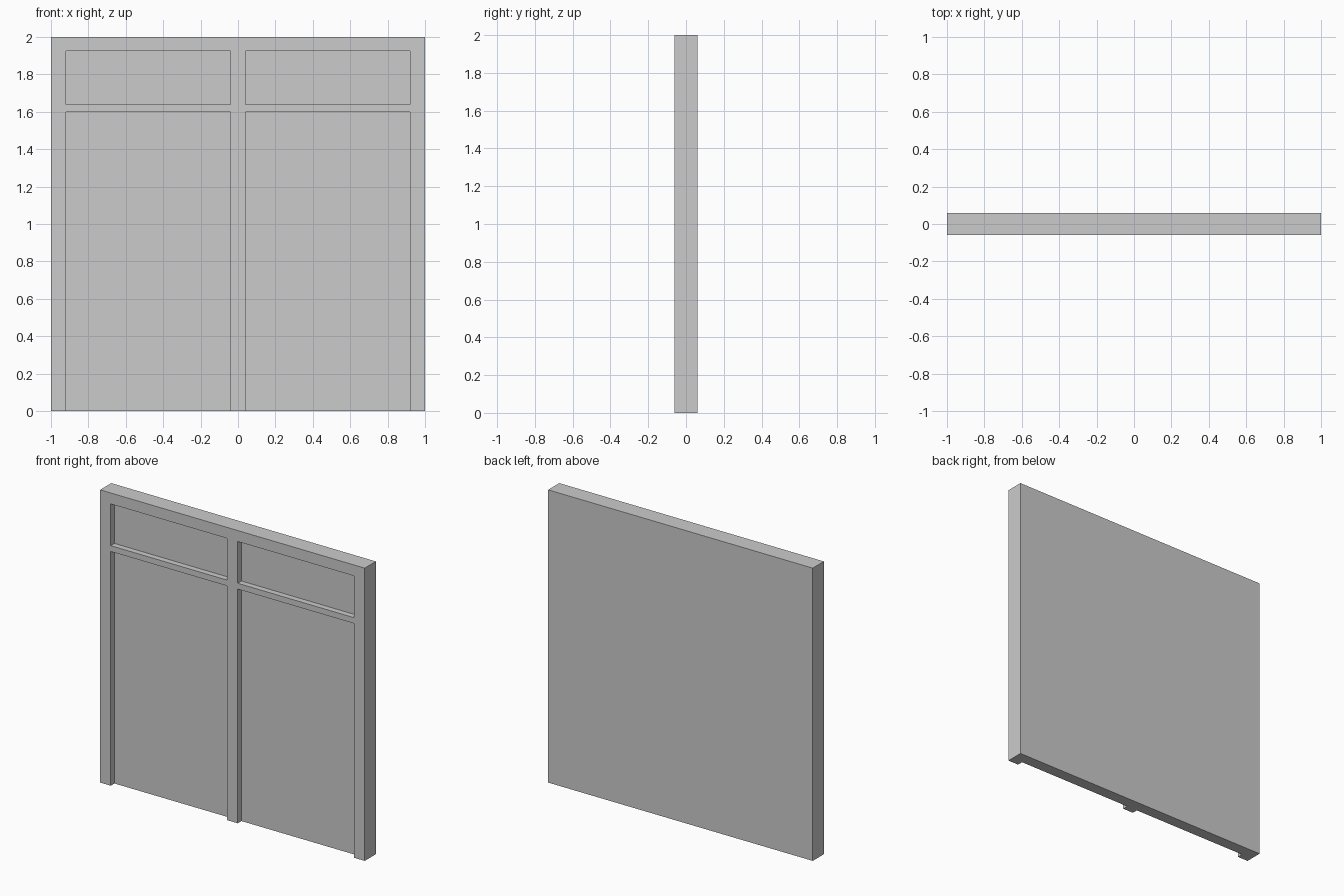
import bpy

if "Cube" in bpy.data.objects:
    bpy.data.objects.remove(bpy.data.objects["Cube"])

FRONT, BACK, RECESS = -0.06, 0.06, -0.02


def box(name, x0, x1, y0, y1, z0, z1):
    bpy.ops.mesh.primitive_cube_add(
        size=1, location=((x0 + x1) / 2, (y0 + y1) / 2, (z0 + z1) / 2))
    ob = bpy.context.object
    ob.name = name
    ob.scale = (x1 - x0, y1 - y0, z1 - z0)
    bpy.ops.object.transform_apply(location=True, rotation=False, scale=True)
    return ob


# Solid slab
wall = box("wall_panel", -1, 1, FRONT, BACK, 0, 2)

# Recessed bays: tall ones open at the floor, short ones above the crossbar
cutters = []
for x0, x1 in ((-0.92, -0.04), (0.04, 0.92)):
    for z0, z1 in ((-0.1, 1.60), (1.64, 1.925)):
        cutters.append(box("bay_cutter", x0, x1, FRONT - 0.1, RECESS, z0, z1))

bpy.context.view_layer.objects.active = wall
for cutter in cutters:
    mod = wall.modifiers.new("bay", 'BOOLEAN')
    mod.operation = 'DIFFERENCE'
    mod.solver = 'EXACT'
    mod.object = cutter
    bpy.ops.object.modifier_apply(modifier=mod.name)
    bpy.data.objects.remove(cutter)
